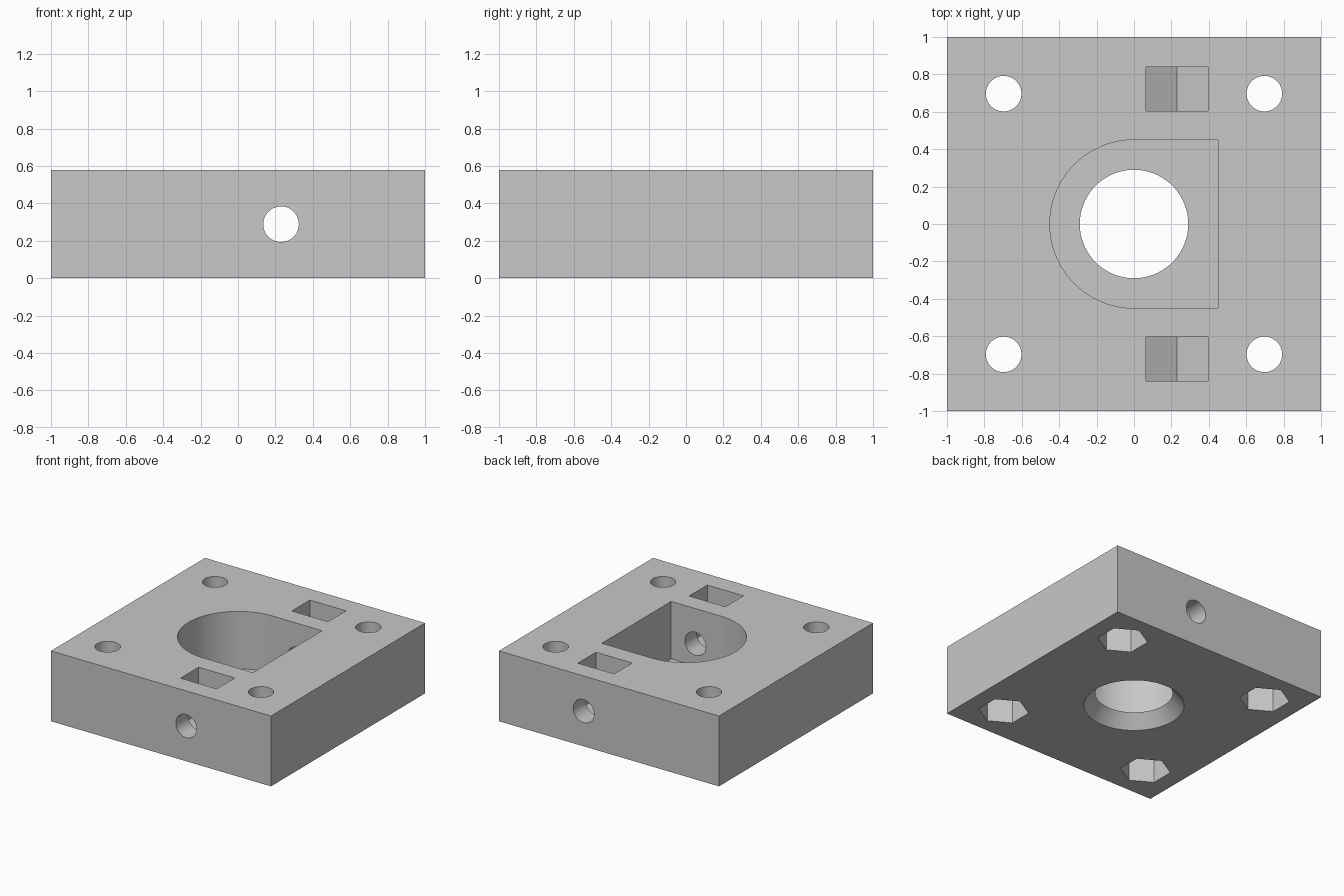
import bpy, bmesh, math

if "Cube" in bpy.data.objects:
    bpy.data.objects.remove(bpy.data.objects["Cube"])

H = 0.578          # block height
HOLE = 0.697       # corner hole offset
SCREW_R = 0.095    # screw hole radius
NUT_R = 0.19       # hex nut circumradius
CROSS_X = 0.23     # x of the side-to-side screw hole
FLOOR = 0.106      # z of the pocket floor

grey = bpy.data.materials.new("light grey")
grey.diffuse_color = (0.58, 0.58, 0.58, 1)
grey.use_nodes = True
grey.node_tree.nodes["Principled BSDF"].inputs["Base Color"].default_value = grey.diffuse_color


def loft(name, loops):
    """Closed solid through a list of matching point loops."""
    bm = bmesh.new()
    rings = [[bm.verts.new(p) for p in loop] for loop in loops]
    n = len(rings[0])
    for a, b in zip(rings, rings[1:]):
        for i in range(n):
            j = (i + 1) % n
            bm.faces.new((a[i], a[j], b[j], b[i]))
    bm.faces.new(rings[0][::-1])
    bm.faces.new(rings[-1])
    bmesh.ops.recalc_face_normals(bm, faces=bm.faces)
    mesh = bpy.data.meshes.new(name)
    bm.to_mesh(mesh)
    bm.free()
    obj = bpy.data.objects.new(name, mesh)
    bpy.context.collection.objects.link(obj)
    mesh.materials.append(grey)
    return obj


def arc(r, n, start=0.0, cx=0.0, cy=0.0):
    return [(cx + r * math.cos(start + 2 * math.pi * i / n),
             cy + r * math.sin(start + 2 * math.pi * i / n)) for i in range(n)]


def upright(name, *sections):
    """Solid from (xy outline, z) sections."""
    return loft(name, [[(x, y, z) for x, y in pts] for pts, z in sections])


def crosswise(name, outline, y0, y1):
    """Solid from an xz outline swept along y."""
    return loft(name, [[(x, y, z) for x, z in outline] for y in (y0, y1)])


# Main block
square = [(-1, -1), (1, -1), (1, 1), (-1, 1)]
block = upright("mounting_block", (square, 0), (square, H))
cutters = []

# D-shaped pocket open at the top: half round on the left, square on the right
d_shape = [(0.45, -0.45), (0.45, 0.45)]
d_shape += [(0.45 * math.cos(a), 0.45 * math.sin(a))
            for a in (math.pi * (0.5 + i / 48) for i in range(49))]
cutters.append(upright("pocket_cutter", (d_shape, FLOOR), (d_shape, H + 0.1)))

# Conical opening through the pocket floor, wider underneath
slope = (0.378 - 0.29) / FLOOR
cutters.append(upright("cone_cutter", (arc(0.378 + 0.05 * slope, 96), -0.05),
                       (arc(0.29, 96), FLOOR), (arc(0.29, 96), 0.2)))

# Corner screw holes with hex nut recesses underneath
for sx in (-1, 1):
    for sy in (-1, 1):
        x, y = sx * HOLE, sy * HOLE
        hole = arc(SCREW_R, 48, 0, x, y)
        nut = arc(NUT_R, 6, math.pi / 2, x, y)
        cutters.append(upright("screw_cutter", (hole, -0.1), (hole, H + 0.1)))
        cutters.append(upright("nut_cutter", (nut, -0.1), (nut, 0.27)))

# Nut slots open at the top, with a V bottom matching the hex nut
half = NUT_R * math.cos(math.pi / 6)
mid = H / 2
slot = [(CROSS_X - half, H + 0.1), (CROSS_X - half, mid - NUT_R / 2),
        (CROSS_X, mid - NUT_R),
        (CROSS_X + half, mid - NUT_R / 2), (CROSS_X + half, H + 0.1)]
for s in (-1, 1):
    cutters.append(crosswise("slot_cutter", slot, s * 0.605, s * 0.84))

# Clamping screw hole running front to back
cutters.append(crosswise("cross_hole_cutter",
                         arc(SCREW_R, 48, 0, CROSS_X, mid), -1.1, 1.1))

# Cut everything out, then drop the cutters
for c in cutters:
    c.hide_render = True
    mod = block.modifiers.new(c.name, 'BOOLEAN')
    mod.operation = 'DIFFERENCE'
    mod.solver = 'EXACT'
    mod.object = c
bpy.context.view_layer.update()
result = bpy.data.meshes.new_from_object(
    block.evaluated_get(bpy.context.evaluated_depsgraph_get()))
block.modifiers.clear()
block.data = result
result.materials.clear()
result.materials.append(grey)
for p in result.polygons:
    p.material_index = 0
for c in cutters:
    bpy.data.objects.remove(c, do_unlink=True)

# Smooth round walls, sharp edges
bpy.context.view_layer.objects.active = block
block.select_set(True)
bpy.ops.object.shade_smooth_by_angle(angle=math.radians(30))
